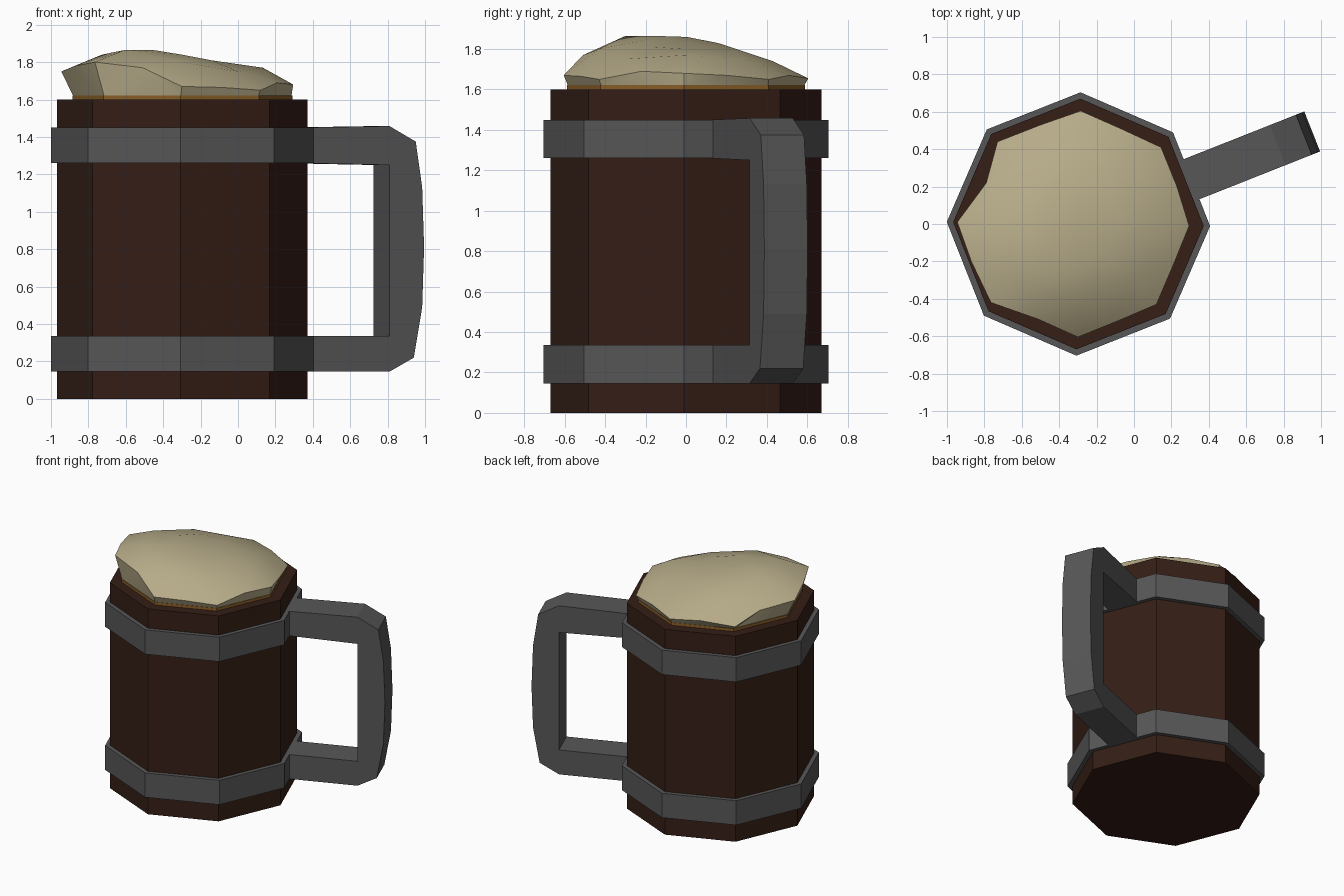
import bpy, bmesh
from math import cos, sin, pi, radians
from mathutils import Vector

if "Cube" in bpy.data.objects:
    bpy.data.objects.remove(bpy.data.objects["Cube"])

CX = -0.297            # mug axis
TURN = radians(-0.9)   # slight twist of the octagon


def material(name, rgb):
    m = bpy.data.materials.new(name)
    m.diffuse_color = (*rgb, 1)
    m.use_nodes = True
    m.node_tree.nodes["Principled BSDF"].inputs["Base Color"].default_value = m.diffuse_color
    return m


def finish(name, bm, mat):
    bmesh.ops.recalc_face_normals(bm, faces=bm.faces)
    me = bpy.data.meshes.new(name)
    bm.to_mesh(me)
    bm.free()
    ob = bpy.data.objects.new(name, me)
    bpy.context.collection.objects.link(ob)
    me.materials.append(mat)
    return ob


def octagon(bm, r, z):
    return [bm.verts.new((CX + r * cos(TURN + i * pi / 4), r * sin(TURN + i * pi / 4), z))
            for i in range(8)]


def bridge(bm, a, b):
    n = len(a)
    for i in range(n):
        bm.faces.new((a[i], a[(i + 1) % n], b[(i + 1) % n], b[i]))


def prism(name, r, z0, z1, mat):
    bm = bmesh.new()
    a, b = octagon(bm, r, z0), octagon(bm, r, z1)
    bridge(bm, a, b)
    bm.faces.new(a)
    bm.faces.new(b)
    return finish(name, bm, mat)


def hoop(name, r_in, r_out, z0, z1, mat):
    bm = bmesh.new()
    loops = [octagon(bm, r, z) for r, z in
             ((r_in, z0), (r_out, z0), (r_out, z1), (r_in, z1))]
    for i in range(4):
        bridge(bm, loops[i], loops[(i + 1) % 4])
    return finish(name, bm, mat)


wood = material("dark_wood", (0.035, 0.013, 0.008))
metal = material("metal", (0.095, 0.095, 0.095))
ale = material("ale", (0.25, 0.11, 0.02))
froth = material("froth", (0.47, 0.41, 0.25))

# Wooden body, drink and metal hoops
prism("mug_body", 0.67, 0, 1.6, wood)
prism("drink", 0.588, 1.55, 1.622, ale)
hoop("lower_hoop", 0.66, 0.704, 0.145, 0.335, metal)
hoop("upper_hoop", 0.66, 0.704, 1.26, 1.45, metal)

# Handle: side profile (distance from axis, height) given a width
outer = [(0.62, 0.145), (1.145, 0.145), (1.285, 0.22), (1.333, 0.49), (1.344, 0.81),
         (1.333, 1.13), (1.296, 1.375), (1.145, 1.458), (0.62, 1.45)]
inner = [(0.62, 0.335), (1.145, 0.335), (1.145, 1.25), (0.62, 1.26)]
profile = outer + inner[::-1]
ang = radians(22.5) + TURN
along = Vector((cos(ang), sin(ang), 0))
across = Vector((-sin(ang), cos(ang), 0))
bm = bmesh.new()
sides = [[bm.verts.new(Vector((CX, 0, z)) + along * r + across * w) for r, z in profile]
         for w in (-0.115, 0.115)]
bridge(bm, *sides)
for s in sides:
    bm.faces.new(s)
finish("handle", bm, metal)

# Foam: uneven rim above the drink, rising to a lopsided dome
rim = [(0.295, -0.01, 1.68), (0.23, 0.2, 1.67), (0.145, 0.41, 1.65), (-0.07, 0.51, 1.67),
       (-0.285, 0.605, 1.655), (-0.5, 0.53, 1.67), (-0.73, 0.44, 1.65), (-0.79, 0.22, 1.71),
       (-0.945, 0.01, 1.75), (-0.87, -0.2, 1.78), (-0.765, -0.42, 1.80), (-0.51, -0.51, 1.77),
       (-0.3, -0.605, 1.67), (-0.09, -0.52, 1.665), (0.12, -0.43, 1.65), (0.21, -0.22, 1.69)]
dome = [(0.43, (1.77, 1.75, 1.74, 1.77, 1.84, 1.865, 1.80, 1.75)),
        (0.22, (1.80, 1.80, 1.81, 1.83, 1.86, 1.865, 1.84, 1.81))]
bm = bmesh.new()
base = octagon(bm, 0.582, 1.615)
edge = [bm.verts.new(p) for p in rim]
rings = []
for r, heights in dome:
    ring = octagon(bm, r, 0)
    for v, z in zip(ring, heights):
        v.co.z = z
    rings.append(ring)
top = bm.verts.new((CX, 0, 1.83))
bm.faces.new(base)
for ring in (base, rings[0]):
    for i in range(8):
        j = (i + 1) % 8
        e0, e1, e2 = edge[2 * i], edge[2 * i + 1], edge[2 * j]
        bm.faces.new((ring[i], e0, e1))
        bm.faces.new((ring[i], e1, ring[j]))
        bm.faces.new((ring[j], e1, e2))
bridge(bm, *rings)
for i in range(8):
    bm.faces.new((rings[1][i], rings[1][(i + 1) % 8], top))
foam = finish("foam", bm, froth)
bpy.context.view_layer.objects.active = foam
foam.select_set(True)
bpy.ops.object.shade_smooth_by_angle(angle=radians(35))
